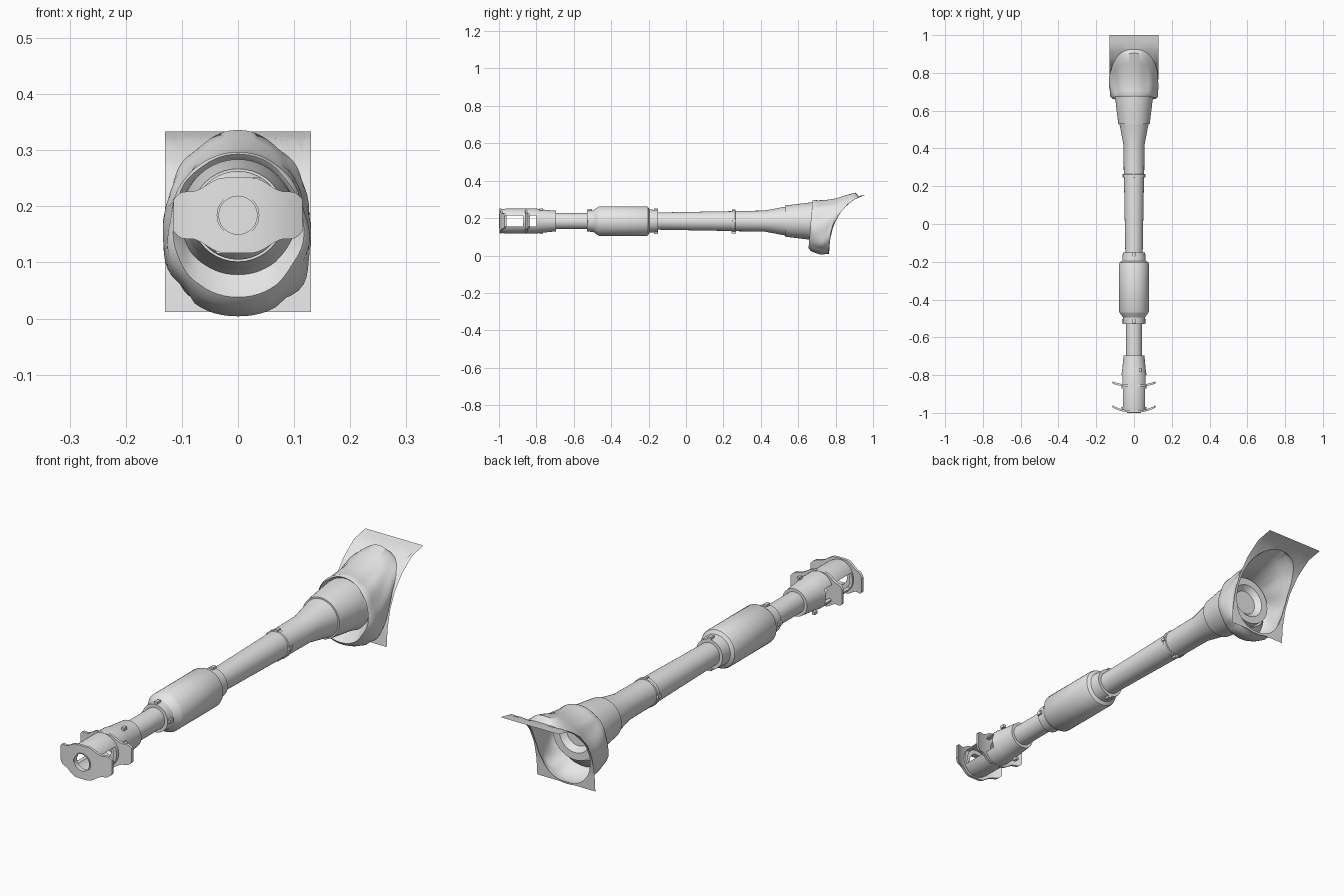
import bpy, bmesh, math
from mathutils import Vector

if "Cube" in bpy.data.objects:
    bpy.data.objects.remove(bpy.data.objects["Cube"])

AX = 0.184            # height of the barrel axis
grey = bpy.data.materials.new("light grey")
grey.diffuse_color = (0.8, 0.8, 0.8, 1)
grey.use_nodes = True
grey.node_tree.nodes["Principled BSDF"].inputs["Base Color"].default_value = grey.diffuse_color


def make(name, bm, recalc=True):
    if recalc:
        bmesh.ops.recalc_face_normals(bm, faces=bm.faces[:])
    me = bpy.data.meshes.new(name)
    bm.to_mesh(me)
    bm.free()
    me.materials.append(grey)
    ob = bpy.data.objects.new(name, me)
    bpy.context.collection.objects.link(ob)
    return ob


def smooth(ob, deg=32):
    bpy.ops.object.select_all(action='DESELECT')
    ob.select_set(True)
    bpy.context.view_layer.objects.active = ob
    bpy.ops.object.shade_smooth_by_angle(angle=math.radians(deg))


def bridge(bm, rings):
    n = len(rings[0])
    for a, b in zip(rings, rings[1:]):
        for i in range(n):
            j = (i + 1) % n
            bm.faces.new((a[i], a[j], b[j], b[i]))


def lathe(name, profile, n=40, closed=False):
    """Turn (y, radius) points around the barrel axis."""
    bm = bmesh.new()
    rings = [[bm.verts.new((r * math.cos(2 * math.pi * i / n), y,
                            AX + r * math.sin(2 * math.pi * i / n)))
              for i in range(n)] for y, r in profile]
    bridge(bm, rings + rings[:1] if closed else rings)
    if not closed:
        bm.faces.new(rings[0])
        bm.faces.new(rings[-1])
    return make(name, bm)


def box(name, c, s):
    bm = bmesh.new()
    bmesh.ops.create_cube(bm, size=1)
    for v in bm.verts:
        v.co = Vector(v.co[k] * s[k] + c[k] for k in range(3))
    return make(name, bm)


def cut(ob, cutter):
    m = ob.modifiers.new("cut", 'BOOLEAN')
    m.operation, m.solver, m.object = 'DIFFERENCE', 'EXACT', cutter
    bpy.context.view_layer.objects.active = ob
    bpy.ops.object.modifier_apply(modifier=m.name)
    bpy.data.objects.remove(cutter)


# barrel tube, stepped and tapering out towards the rear
smooth(lathe("barrel", [
    (-0.80, 0.036), (-0.72, 0.043), (-0.53, 0.043), (-0.15, 0.046), (0.245, 0.053),
    (0.247, 0.057), (0.262, 0.057), (0.264, 0.054), (0.42, 0.056), (0.53, 0.077),
    (0.53, 0.083), (0.60, 0.092), (0.67, 0.100), (0.71, 0.100), (0.71, 0.07), (0.69, 0.05)]))

# bore evacuator sleeve with its end collars
smooth(lathe("evacuator_sleeve", [
    (-0.53, 0.043), (-0.53, 0.056), (-0.495, 0.058), (-0.472, 0.075), (-0.465, 0.079),
    (-0.21, 0.079), (-0.203, 0.076), (-0.195, 0.062), (-0.15, 0.059), (-0.15, 0.045)]))

# muzzle brake body, hollow with side ports
brake = lathe("muzzle_brake", [
    (-0.99, 0.036), (-0.99, 0.062), (-0.97, 0.066), (-0.80, 0.067), (-0.78, 0.063),
    (-0.695, 0.055), (-0.695, 0.040), (-0.785, 0.036), (-0.80, 0.053), (-0.978, 0.053),
    (-0.978, 0.036)], closed=True)
for y0, y1 in ((-0.97, -0.872), (-0.852, -0.80)):
    cut(brake, box("port_cutter", (0, (y0 + y1) / 2, AX), (0.3, y1 - y0, 0.06)))
smooth(brake)
smooth(lathe("muzzle_ring", [(-1, 0.034), (-1, 0.038), (-0.98, 0.038), (-0.98, 0.034)],
             closed=True))


def baffle(name, y0, bend, thick=0.011, n=32):
    """Swept-back wing plate with a central hole."""
    bm = bmesh.new()
    rings = []
    for i in range(n + 1):
        x = 0.115 * (2 * i / n - 1)
        a = abs(x)
        t = min(max((a - 0.025) / 0.06, 0), 1)
        h = 0.042 + 0.025 * (0.5 + 0.5 * math.cos(math.pi * t))
        h -= 0.014 * (max(a - 0.095, 0) / 0.02) ** 2
        y = y0 + bend * (a / 0.115) ** 2.5
        rings.append([bm.verts.new((x, y + dy, AX + s * h))
                      for dy, s in ((0, -1), (0, 1), (thick, 1), (thick, -1))])
    bridge(bm, rings)
    bm.faces.new(rings[0])
    bm.faces.new(rings[-1])
    ob = make(name, bm)
    cut(ob, lathe("bore_cutter", [(y0 - 0.05, 0.035), (y0 + 0.06, 0.035)]))
    smooth(ob)


baffle("front_baffle", -0.998, 0.028)
baffle("rear_baffle", -0.862, 0.018)

# small bolts and lugs
for i, (x, y, z, s) in enumerate((
        (0.033, -0.775, 0.062, 0.012), (-0.033, -0.775, -0.062, 0.012),
        (0, -0.16, 0.061, 0.014), (0, -0.16, -0.061, 0.014),
        (0, -0.515, 0.058, 0.014), (0.057, -0.515, 0, 0.014), (-0.057, -0.515, 0, 0.014),
        (0.056, 0.255, 0, 0.012), (-0.056, 0.255, 0, 0.012),
        (0, 0.255, 0.056, 0.012), (0, 0.255, -0.058, 0.014))):
    box("lug_%d" % i, (x, y, AX + z), (s, s * 1.6, s))

# curved mounting sheet, with an oval hole that the cover joins
CURVE = [(0.765, 0.012), (0.77, 0.08), (0.785, 0.15), (0.815, 0.215),
         (0.865, 0.275), (0.93, 0.319), (1.0, 0.333)]
N = 64


def on_sheet(x, s):
    f = min(max(s, 0), 1) * (len(CURVE) - 1)
    i = min(int(f), len(CURVE) - 2)
    (ya, za), (yb, zb) = CURVE[i], CURVE[i + 1]
    return Vector((x, ya + (yb - ya) * (f - i), za + (zb - za) * (f - i)))


def power(v, p):
    return math.copysign(abs(v) ** p, v)


hole, edge = [], []
for i in range(N):
    t = 2 * math.pi * i / N
    c, s = math.cos(t), math.sin(t)
    m = max(abs(c), abs(s))
    hole.append((0.121 * power(c, 0.85), 0.415 + 0.405 * power(s, 0.85)))
    edge.append((0.13 * c / m, 0.5 + 0.5 * s / m))
bm = bmesh.new()
bridge(bm, [[bm.verts.new(on_sheet(h[0] + (e[0] - h[0]) * k, h[1] + (e[1] - h[1]) * k))
             for h, e in zip(hole, edge)] for k in (0, 0.33, 0.67, 1)])
smooth(make("mounting_sheet", bm), 50)

# creased fabric cover: y bottom, y top, half width, z bottom, z top, bow, crease depth
RINGS = [
    (0.645, 0.655, 0.098, 0.088, 0.280, 1, 0),
    (0.690, 0.690, 0.103, 0.078, 0.282, 1, 0.001),
    (0.668, 0.682, 0.109, 0.050, 0.287, 1, 0.002),
    (0.655, 0.676, 0.116, 0.038, 0.293, 1, 0.002),
    (0.668, 0.684, 0.125, 0.024, 0.297, 1, 0.003),
    (0.695, 0.705, 0.126, 0.012, 0.295, 1, 0.003),
    (0.725, 0.750, 0.132, 0.004, 0.297, 1.3, 0.004),
    (0.742, 0.800, 0.129, 0.007, 0.305, 1.8, 0.004),
    (0.754, 0.855, 0.128, 0.009, 0.323, 2.2, 0.003),
    (0.763, 0.905, 0.128, 0.008, 0.336, 2.5, 0.001)]
bm = bmesh.new()
rings = []
for k, (yb, yt, rx, zb, zt, bow, amp) in enumerate(RINGS):
    ring = []
    p = 1 - 0.015 * k
    for i in range(N):
        t = 2 * math.pi * i / N
        c, s = power(math.cos(t), p), power(math.sin(t), p)
        w = amp * (math.sin(5 * t + 0.7 * k) + 0.6 * math.sin(9 * t - 0.9 * k))
        f = 1 + w / 0.13 * (1 if s > -0.85 else 0)
        h = (s + 1) / 2
        taper = 1 - 0.030 * k * max(s, 0) ** 2
        ring.append(bm.verts.new((rx * c * f * taper, yb + (yt - yb) * h ** bow,
                                  (zb + zt) / 2 + (zt - zb) / 2 * s * (f if abs(s) < 0.8 else 1))))
    rings.append(ring)
rings.append([bm.verts.new(on_sheet(*h)) for h in hole])
bridge(bm, rings)
smooth(make("fabric_cover", bm), 45)
